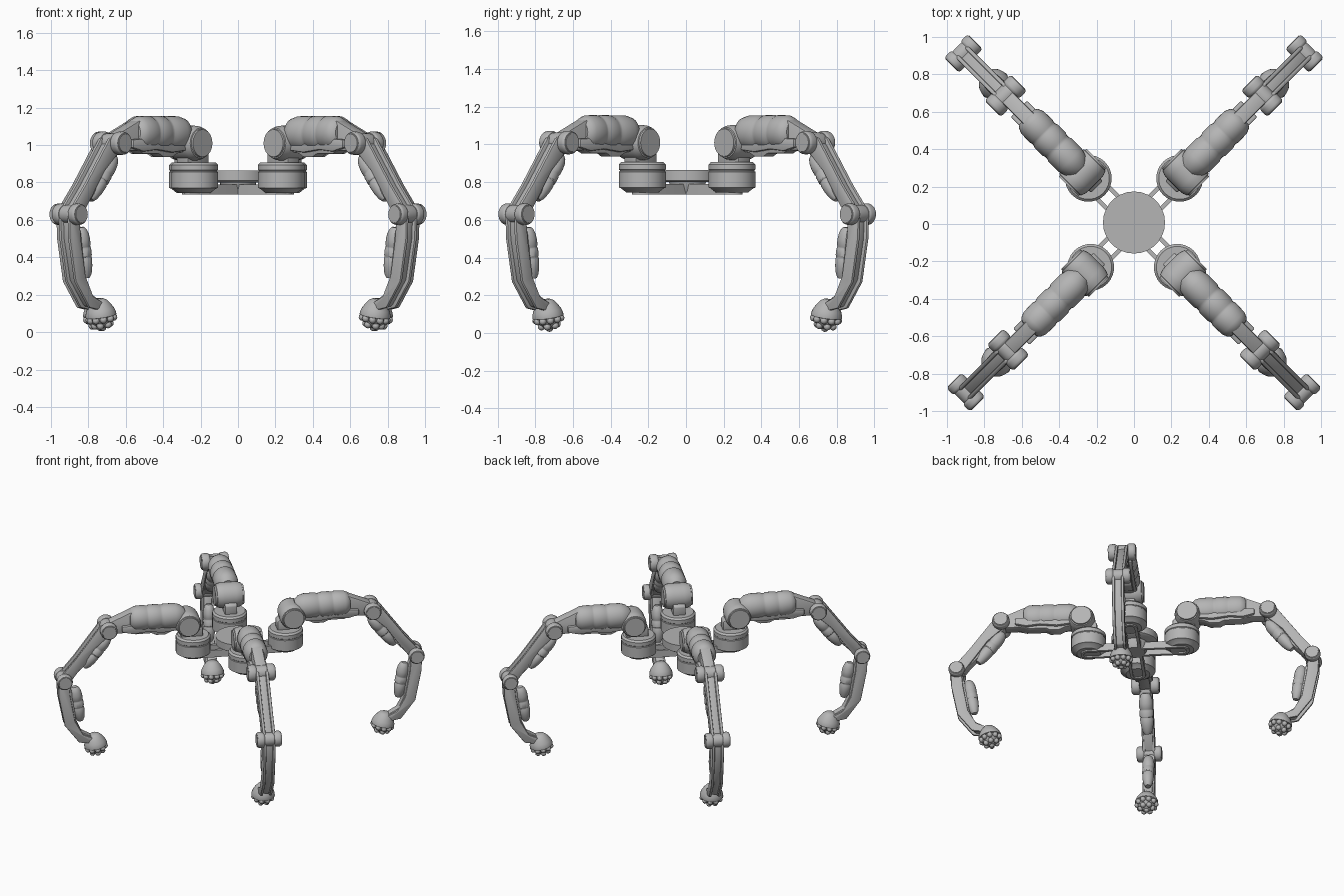
import bpy, bmesh, math
from mathutils import Vector, Matrix

if "Cube" in bpy.data.objects:
    bpy.data.objects.remove(bpy.data.objects["Cube"])

GREY = (0.46, 0.46, 0.46, 1)
mat = bpy.data.materials.new("plain_grey")
mat.use_nodes = True
mat.diffuse_color = GREY
mat.node_tree.nodes["Principled BSDF"].inputs["Base Color"].default_value = GREY


def finish(name, bm):
    bmesh.ops.recalc_face_normals(bm, faces=bm.faces)
    me = bpy.data.meshes.new(name)
    bm.to_mesh(me)
    bm.free()
    me.materials.append(mat)
    ob = bpy.data.objects.new(name, me)
    bpy.context.collection.objects.link(ob)
    return ob


def add_loft(bm, a, b, stations, depth=1.0, n=28):
    """Rings between a and b; each station is (fraction, radius)."""
    a, b = Vector(a), Vector(b)
    d = (b - a).normalized()
    u = Vector((0, 1, 0)) if abs(d.y) < 0.9 else Vector((1, 0, 0))
    v = d.cross(u).normalized()
    rings = []
    for f, r in stations:
        c = a.lerp(b, f)
        angles = [math.tau * i / n for i in range(n)]
        rings.append([bm.verts.new(c + u * r * math.cos(t) + v * r * depth * math.sin(t))
                      for t in angles])
    for p, q in zip(rings, rings[1:]):
        for i in range(n):
            j = (i + 1) % n
            bm.faces.new((p[i], p[j], q[j], q[i]))
    bm.faces.new(rings[0])
    bm.faces.new(rings[-1])


def loft(name, a, b, stations, depth=1.0):
    bm = bmesh.new()
    add_loft(bm, a, b, stations, depth)
    return finish(name, bm)


def plates(name, outline, spans, bevel=0.008):
    """Side outline (radius, height) extruded across each span."""
    bm = bmesh.new()
    for y0, y1 in spans:
        face = bm.faces.new([bm.verts.new((x, y0, z)) for x, z in outline])
        new = bmesh.ops.extrude_face_region(bm, geom=[face])["geom"]
        bmesh.ops.translate(bm, vec=(0, y1 - y0, 0),
                            verts=[g for g in new if isinstance(g, bmesh.types.BMVert)])
    bmesh.ops.recalc_face_normals(bm, faces=bm.faces)
    sharp = [e for e in bm.edges if e.calc_face_angle(0) > 0.5]
    bmesh.ops.bevel(bm, geom=sharp, offset=bevel, segments=2, affect='EDGES', profile=0.5)
    return finish(name, bm)


def barrel(bm, x, z, y0, y1, r):
    """Rounded sideways cylinder with a recessed cap line."""
    add_loft(bm, (x, y0, z), (x, y1, z),
             [(0, r * .78), (.05, r * .8), (.06, r * .87), (.18, r * .97), (.3, r),
              (.7, r), (.82, r * .97), (.94, r * .87), (.95, r * .8), (1, r * .78)])


def joint(name, x, z, half, r):
    """Two cheeks with a thinner core between them."""
    bm = bmesh.new()
    for s in (-1, 1):
        barrel(bm, x, z, s * half * .35, s * half, r)
    barrel(bm, x, z, -half * .6, half * .6, r * .86)
    return finish(name, bm)


POD = [(0, .45), (.05, .72), (.14, .92), (.24, 1), (.36, 1), (.38, .93), (.41, .93), (.43, 1),
       (.56, 1), (.58, .92), (.61, .92), (.63, .97), (.78, .9), (.92, .72), (1, .45)]


def pod(name, a, b, r, depth):
    return loft(name, a, b, [(f, r * k) for f, k in POD], depth)


def rails(half, thick):
    return [(-half, -half + thick), (half - thick, half)]


# One leg along +x, shared by all four corners
leg = []

# Swivel hip and its neck
leg.append(loft("hip_disc", (.335, 0, .745), (.335, 0, .907),
                [(0, .085), (.14, .115), (.16, .125), (.68, .125), (.7, .121),
                 (.73, .121), (.75, .125), (.92, .125), (1, .112)]))
leg.append(plates("hip_neck", [(.27, .89), (.43, .89), (.43, 1.0), (.36, 1.04), (.27, .97)],
                  [(-.045, .045)]))

# Shoulder barrel
bm = bmesh.new()
barrel(bm, .38, 1.01, -.105, .105, .094)
leg.append(finish("shoulder_joint", bm))

# Thigh
leg.append(loft("thigh_shell", (.4, 0, 1.06), (.8, 0, 1.065),
                [(0, .05), (.08, .077), (.18, .087), (.38, .087), (.41, .082), (.45, .082),
                 (.48, .087), (.64, .087), (.67, .082), (.7, .082), (.73, .087),
                 (.9, .084), (.97, .072), (1, .055)], 1.07))
leg.append(plates("thigh_beam",
                  [(.42, .97), (.5, .955), (.54, .935), (.61, .935), (.64, .952), (.76, .952),
                   (.8, .97), (.96, .965), (.98, 1.04), (.94, 1.065), (.78, 1.135), (.46, 1.08)],
                  [(-.04, .04)]))
leg.append(plates("thigh_side_rails",
                  [(.42, .975), (.56, .96), (.68, .975), (.78, .965), (.86, .985),
                   (.86, 1.03), (.46, 1.05)], rails(.062, .03)))

# Upper knee, middle link and lower knee
leg.append(joint("upper_knee", .96, 1.01, .1, .062))
leg.append(plates("middle_link_rails",
                  [(.96, 1.055), (1.02, 1.035), (1.2, .79), (1.3, .67), (1.29, .6), (1.23, .62),
                   (1.15, .73), (1.06, .86), (.94, .97)], rails(.046, .022)))
leg.append(plates("middle_link_core",
                  [(.97, 1.03), (1.01, 1.01), (1.18, .78), (1.28, .66), (1.25, .61),
                   (1.15, .71), (.93, .97)], [(-.034, .034)]))
leg.append(pod("middle_link_pod", (.95, 0, .945), (1.13, 0, .71), .05, .95))
leg.append(joint("lower_knee", 1.28, .63, .09, .057))

# Shin and ankle
leg.append(plates("shin_rails",
                  [(1.25, .66), (1.325, .64), (1.32, .5), (1.275, .27), (1.17, .13), (1.05, .11),
                   (1.07, .16), (1.14, .19), (1.2, .3), (1.235, .5)], rails(.043, .02)))
leg.append(plates("shin_core",
                  [(1.25, .64), (1.305, .62), (1.3, .5), (1.255, .28), (1.15, .14), (1.05, .12),
                   (1.08, .17), (1.15, .21), (1.19, .3), (1.215, .5)], [(-.03, .03)]))
leg.append(pod("shin_pod", (1.2, 0, .56), (1.155, 0, .29), .043, 1.05))

# Foot: dome with a studded underside
down = Vector((-.2, 0, -1)).normalized()
centre = Vector((1.045, 0, .094))
bm = bmesh.new()
add_loft(bm, centre - down * .085, centre + down * .075,
         [(0, .025), (.06, .042), (.2, .06), (.36, .075), (.5, .083), (.58, .083),
          (.6, .07), (.75, .062), (.9, .042), (1, .015)])
turn = down.to_track_quat('Z', 'Y').to_matrix()
for count, tilt in ((1, 0), (6, 38), (10, 72)):
    for i in range(count):
        a, t = math.tau * i / count, math.radians(tilt)
        offset = Vector((math.sin(t) * math.cos(a), math.sin(t) * math.sin(a), math.cos(t)))
        spot = Matrix.Translation(centre + turn @ offset * .07)
        bmesh.ops.create_icosphere(bm, subdivisions=2, radius=.02, matrix=spot)
leg.append(finish("foot", bm))

# Arm frame joining hub to hip: two rails with a rounded outer end
bm = bmesh.new()


def stadium(half, z):
    arc = [math.pi * (i / 12 - .5) for i in range(13)]
    pts = [(0, -half)] + [(.335 + half * math.cos(a), half * math.sin(a)) for a in arc] + [(0, half)]
    return [bm.verts.new((x, y, z)) for x, y in pts]


loops = [stadium(h, z) for h, z in ((.056, .735), (.056, .79), (.034, .79), (.034, .735))]
for p, q in zip(loops, loops[1:] + loops[:1]):
    for i in range(len(p) - 1):
        bm.faces.new((p[i], p[i + 1], q[i + 1], q[i]))
leg.append(finish("arm_frame", bm))

# Place the leg at every corner, sharing the meshes
corners = [("back_left", 45, .01), ("back_right", 135, .01),
           ("front_right", 225, -.008), ("front_left", 315, -.008)]
for k, (corner, angle, push) in enumerate(corners):
    place = Matrix.Rotation(math.radians(angle), 4, 'Z') @ Matrix.Translation((push, 0, 0))
    for part in leg:
        ob = part
        if k < len(corners) - 1:
            ob = part.copy()
            bpy.context.collection.objects.link(ob)
        ob.matrix_world = place
        ob.name = corner + "_" + part.data.name

# Central hub
loft("hub_disc", (0, .008, .8), (0, .008, .865), [(0, .15), (.15, .166), (1, .166)])
loft("hub_core", (0, .008, .735), (0, .008, .81), [(0, .075), (.2, .085), (1, .1)])

# Smooth shading with crisp edges
bpy.ops.object.select_all(action='DESELECT')
for ob in bpy.context.collection.objects:
    if ob.type == 'MESH':
        ob.select_set(True)
        bpy.context.view_layer.objects.active = ob
bpy.ops.object.shade_smooth_by_angle(angle=math.radians(32))
